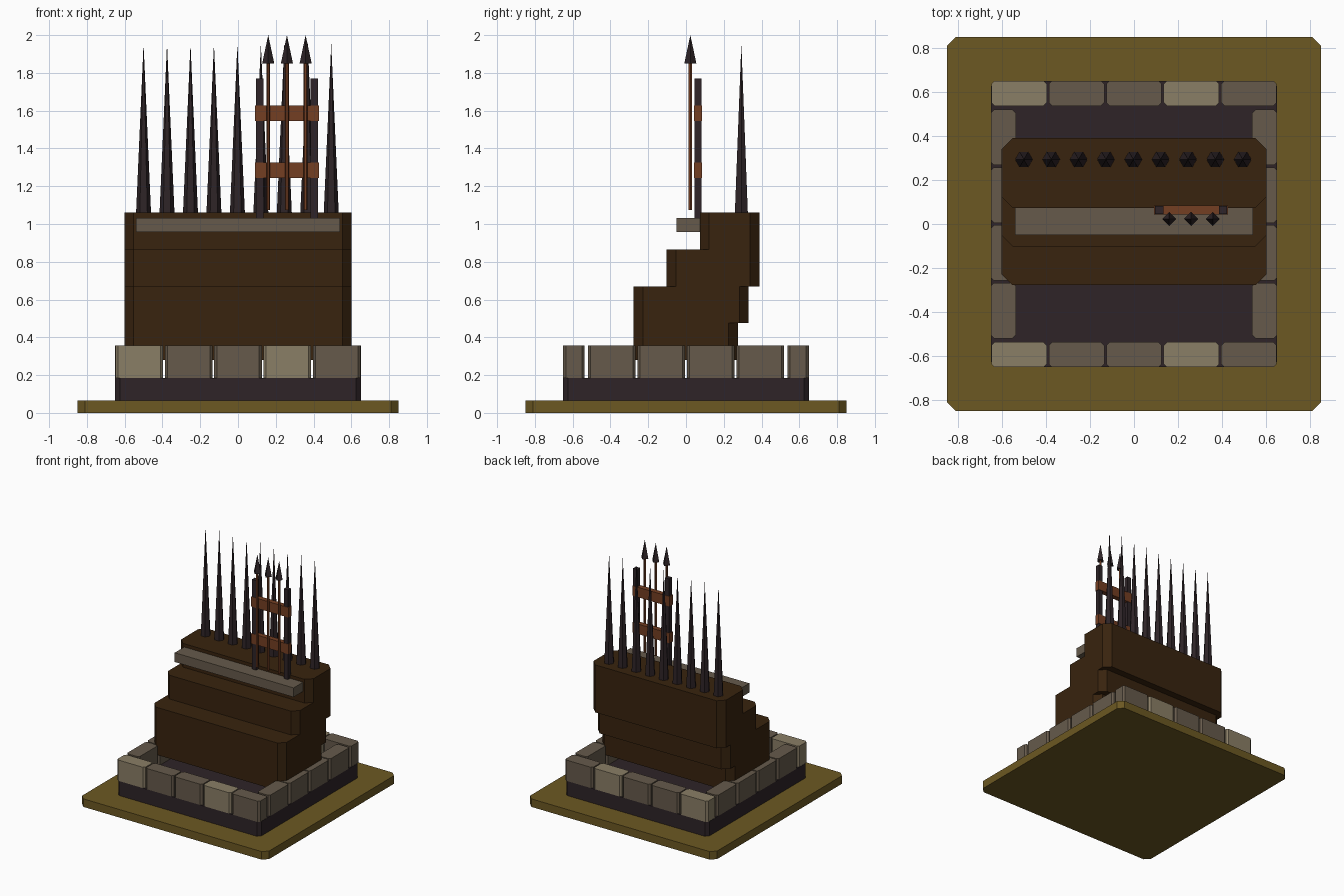
import bpy, bmesh, math

if "Cube" in bpy.data.objects:
    bpy.data.objects.remove(bpy.data.objects["Cube"])


def material(name, rgb):
    m = bpy.data.materials.new(name)
    lin = [(c / 255 / 12.92) if c < 11 else ((c / 255 + 0.055) / 1.055) ** 2.4 for c in rgb]
    m.diffuse_color = (*lin, 1)
    m.use_nodes = True
    m.node_tree.nodes["Principled BSDF"].inputs["Base Color"].default_value = m.diffuse_color
    return m


OLIVE = material("olive_ground", (108, 88, 34))
DARK = material("dark_iron", (46, 36, 39))
BROWN = material("dark_wood", (56, 35, 14))
STONE = material("grey_stone", (102, 90, 75))
PALE = material("pale_stone", (138, 126, 102))
RUST = material("rust_wood", (116, 62, 34))


def finish(name, bm, mat):
    bmesh.ops.recalc_face_normals(bm, faces=bm.faces)
    me = bpy.data.meshes.new(name)
    bm.to_mesh(me)
    bm.free()
    me.materials.append(mat)
    ob = bpy.data.objects.new(name, me)
    bpy.context.collection.objects.link(ob)
    return ob


def block(name, x, y, z, mat, c=0.0):
    """Box from (min, max) ranges, vertical corners cut by c."""
    (x0, x1), (y0, y1), (z0, z1) = x, y, z
    if c:
        pts = [(x0 + c, y0), (x1 - c, y0), (x1, y0 + c), (x1, y1 - c),
               (x1 - c, y1), (x0 + c, y1), (x0, y1 - c), (x0, y0 + c)]
    else:
        pts = [(x0, y0), (x1, y0), (x1, y1), (x0, y1)]
    bm = bmesh.new()
    low = [bm.verts.new((px, py, z0)) for px, py in pts]
    top = [bm.verts.new((px, py, z1)) for px, py in pts]
    bm.faces.new(low)
    bm.faces.new(top)
    n = len(pts)
    for i in range(n):
        j = (i + 1) % n
        bm.faces.new((low[i], low[j], top[j], top[i]))
    return finish(name, bm, mat)


def cone(name, x, y, z0, z1, r0, r1, sides, mat):
    """Tapered prism with a corner pointing along +x."""
    bm = bmesh.new()
    bmesh.ops.create_cone(bm, cap_ends=True, segments=sides, radius1=r0, radius2=r1, depth=z1 - z0)
    v = max(bm.verts, key=lambda p: p.co.xy.length)
    turn = -math.atan2(v.co.y, v.co.x)
    cs, sn = math.cos(turn), math.sin(turn)
    for p in bm.verts:
        a, b = p.co.x, p.co.y
        p.co = (a * cs - b * sn + x, a * sn + b * cs + y, p.co.z + (z0 + z1) / 2)
    return finish(name, bm, mat)


# ground plate and plinth
block("ground_plate", (-0.85, 0.85), (-0.85, 0.85), (0, 0.066), OLIVE, 0.04)
block("plinth", (-0.65, 0.65), (-0.65, 0.65), (0.066, 0.185), DARK, 0.024)

# ring of kerb stones
SZ = (0.185, 0.356)
for side, (y0, y1) in (("front", (-0.65, -0.537)), ("back", (0.537, 0.65))):
    for i in range(5):
        cx = -0.522 + 0.261 * i
        block(f"{side}_stone_{i}", (cx - 0.126, cx + 0.126), (y0, y1), SZ,
              PALE if i in (0, 3) else STONE, 0.014)
for side, (x0, x1) in (("left", (-0.65, -0.537)), ("right", (0.537, 0.65))):
    for i in range(4):
        cy = -0.393 + 0.262 * i
        block(f"{side}_stone_{i}", (x0, x1), (cy - 0.126, cy + 0.126), SZ, STONE, 0.014)

# stepped timber body: y range of each layer
for i, ys in enumerate([(-0.277, 0.275), (-0.277, 0.332), (-0.102, 0.39), (0.073, 0.39)]):
    z = 0.28 + 0.195 * i
    block(f"body_step_{i}", (-0.602, 0.602), ys, (z, z + 0.195), BROWN, 0.05)

# stone ledge in front of the top step
block("stone_ledge", (-0.54, 0.54), (-0.05, 0.077), (0.957, 1.033), STONE)

# row of spikes along the back
for i in range(9):
    cone(f"spike_{i}", -0.5 + 0.1242 * i, 0.293, 1.05, 1.955, 0.04, 0, 6, DARK)

# weapon rack
for side, x in (("left", 0.115), ("right", 0.404)):
    block(f"rack_post_{side}", (x - 0.019, x + 0.019), (0.045, 0.081), (1.033, 1.77), DARK)
for i, z in enumerate((1.284, 1.586)):
    block(f"rack_rail_{i}", (0.09, 0.428), (0.043, 0.084), (z - 0.041, z + 0.041), RUST)

# spears leaning at the rack
for i in range(3):
    x = 0.16 + 0.099 * i
    cone(f"spear_shaft_{i}", x, 0.023, 1.075, 1.86, 0.01, 0.01, 6, RUST)
    cone(f"spear_head_{i}", x, 0.023, 1.85, 2.0, 0.032, 0, 4, DARK)
